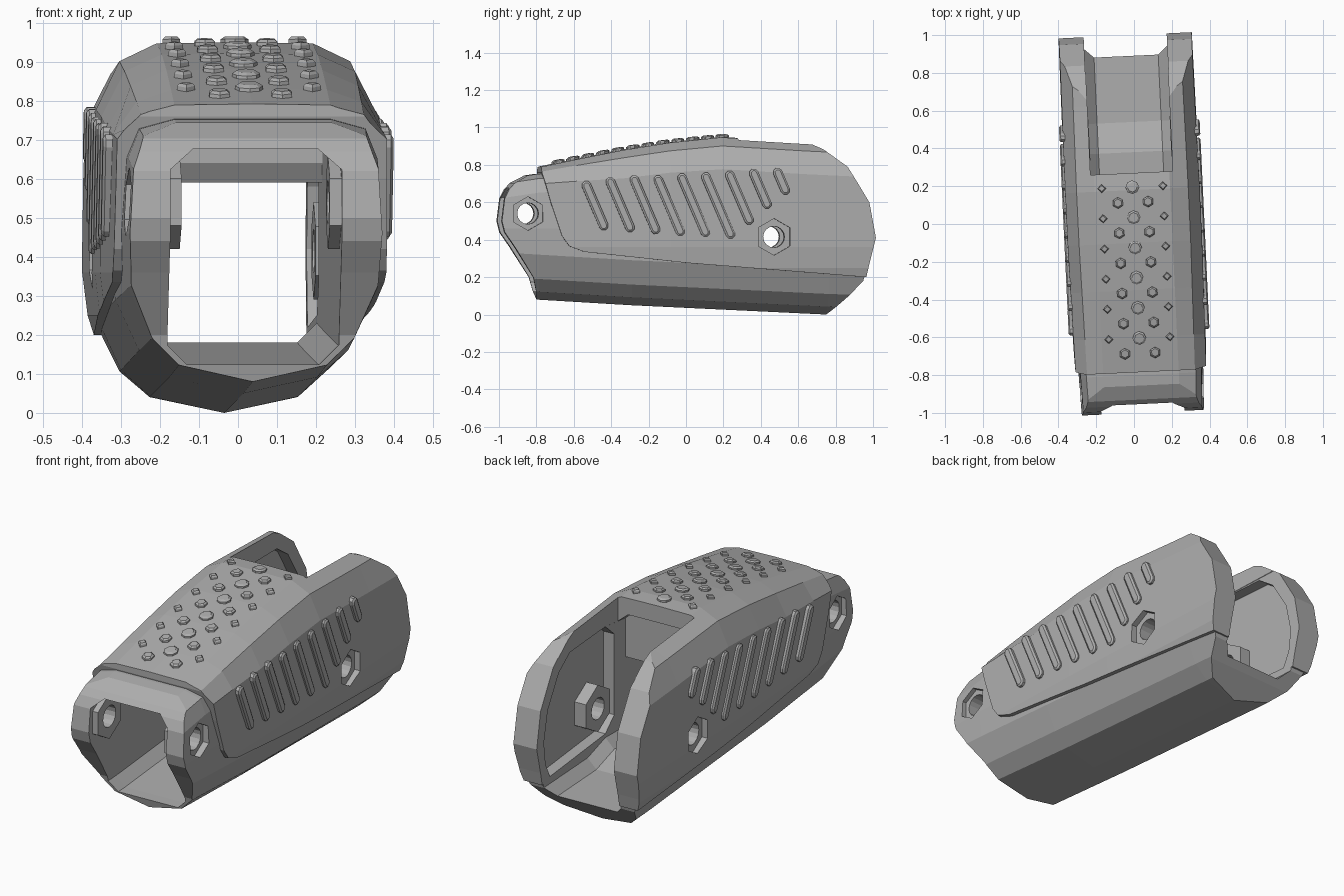
import bpy, bmesh, math
from mathutils import Matrix

if "Cube" in bpy.data.objects:
    bpy.data.objects.remove(bpy.data.objects["Cube"])

grey = bpy.data.materials.new("plain grey")
grey.diffuse_color = (0.42, 0.42, 0.42, 1)
grey.use_nodes = True
grey.node_tree.nodes["Principled BSDF"].inputs["Base Color"].default_value = grey.diffuse_color
parts = []


def loft(name, rings, part=True):
    """Closed solid through a list of equal-length rings of 3D points."""
    bm = bmesh.new()
    loops = [[bm.verts.new(p) for p in ring] for ring in rings]
    n = len(loops[0])
    for a, b in zip(loops, loops[1:]):
        for i in range(n):
            bm.faces.new((a[i], a[(i + 1) % n], b[(i + 1) % n], b[i]))
    bm.faces.new(loops[0])
    bm.faces.new(loops[-1])
    bmesh.ops.recalc_face_normals(bm, faces=bm.faces)
    me = bpy.data.meshes.new(name)
    bm.to_mesh(me)
    bm.free()
    ob = bpy.data.objects.new(name, me)
    bpy.context.collection.objects.link(ob)
    if part:
        parts.append(ob)
    else:
        ob.hide_render = True
    return ob


def prism(name, yz, x0, x1, part=False):
    return loft(name, [[(x, y, z) for y, z in yz] for x in (x0, x1)], part)


def circle(y, z, r, n, start=math.pi / 2):
    return [(y + r * math.cos(start + math.tau * i / n),
             z + r * math.sin(start + math.tau * i / n)) for i in range(n)]


def mirrored(y, half):
    """Full cross-section ring at y from its right half."""
    return ([(x, y, z) for x, z in half] +
            [(-x, y, z) for x, z in reversed(half) if x > 0])


def boolean(ob, cutter, op='DIFFERENCE'):
    m = ob.modifiers.new("cut", 'BOOLEAN')
    m.operation, m.object, m.solver = op, cutter, 'EXACT'
    dg = bpy.context.evaluated_depsgraph_get()
    me = bpy.data.meshes.new_from_object(ob.evaluated_get(dg))
    ob.modifiers.clear()
    ob.data = me


def lerp(table, y):
    for (a, u), (b, v) in zip(table, table[1:]):
        if y <= b:
            return u + (v - u) * (y - a) / (b - a)
    return table[-1][1]


# Upper armour panel: stepped-out shell clipped to its side outline
TOP = [(-0.85, 0.775), (-0.6, 0.828), (-0.35, 0.878), (-0.1, 0.918),
       (0.18, 0.947), (0.63, 0.92), (1.05, 0.9)]
DROP = [(-0.85, 0.08), (-0.35, 0.15), (0.18, 0.17), (1.05, 0.17)]


def panel_ring(y):
    t, d = lerp(TOP, y), lerp(DROP, y)
    w = lerp([(-0.85, 0.345), (0, 0.357), (1.05, 0.35)], y)
    return mirrored(y, [(0.0, t + 0.003), (0.2, t), (w - 0.06, t - 0.27 * d), (w, t - d),
                        (w + 0.003, 0.36), (w - 0.01, 0.25), (w - 0.05, 0.12)])


panel = loft("upper_panel", [panel_ring(y) for y, _ in TOP])
REAR = [(0.965, 0.27), (1.0, 0.41), (0.965, 0.6), (0.85, 0.79), (0.72, 0.885), (0.63, 0.925)]
outline = [(-0.785, 1.1), (-0.785, 0.76), (-0.74, 0.6), (-0.68, 0.42), (-0.64, 0.365),
           (-0.56, 0.335), (0.0, 0.275), (0.95, 0.2)] + REAR + [(0.3, 1.1)]

# Lower shell with the narrow front neck
base = loft("lower_shell", [mirrored(y, [(0.2, t), (w - 0.03, t - 0.025), (w, t - 0.1), (w + 0.01, 0.46),
                                         (w, b + 0.24), (w - 0.06, b + 0.11), (0.19, b + 0.042), (0, b)])
                            for y, t, b, w in [(-1.05, 0.715, 0.095, 0.312), (-0.8, 0.752, 0.08, 0.32),
                                               (-0.3, 0.78, 0.05, 0.328), (0.75, 0.78, 0.0, 0.325),
                                               (1.05, 0.78, -0.01, 0.32)]])
base_outline = [(-0.8, 0.0), (-0.8, 0.08), (-0.83, 0.2), (-0.93, 0.36), (-0.985, 0.44), (-1.0, 0.5),
                (-0.985, 0.62), (-0.96, 0.67), (-0.93, 0.703), (-0.79, 0.78), (-0.7, 0.78),
                (-0.62, 0.45), (0, 0.32), (0.955, 0.26), (0.935, 0.18), (0.86, 0.1), (0.75, 0.0), (0.7, -0.1)]
for ob, pts in ((panel, outline), (base, base_outline)):
    clip = prism("clip_helper", pts, -0.6, 0.6)
    boolean(ob, clip, 'INTERSECT')
    bpy.data.objects.remove(clip)

# Inner hex bosses around both pivots, and the bar hanging under the roof
PIVOTS = [(-0.86, 0.54, 0.12, 0.19, 0.25, 0.09, 0.295), (0.455, 0.415, 0.125, 0.215, 0.29, 0.098, 0.325)]
bosses = []
for s in (-1, 1):
    for tag, (y, z, r, x0, x1, _, _) in zip(("front", "rear"), PIVOTS):
        bosses.append(prism(tag + "_pivot_boss", circle(y, z, r, 6), s * x0, s * x1, True))
prism("roof_bar", [(0.08, 0.86), (0.08, 0.64), (0.11, 0.59), (0.2, 0.59), (0.2, 0.89)], -0.23, 0.23, True)

# Cutters: tunnel, rear top slot, rear side pockets, pivot holes, hex recesses
cutters = [
    loft("tunnel_cutter", [mirrored(y, [(0.16, c), (0.22, c - 0.05), (0.22, f + 0.05), (0.17, f)])
                           for y, f, c in [(-1.1, 0.12, 0.66), (-0.75, 0.125, 0.7), (0.0, 0.16, 0.82),
                                           (0.38, 0.18, 0.87), (0.54, 0.135, 0.87), (1.1, 0.13, 0.87)]], False),
    prism("slot_cutter", [(0.27, 0.5), (1.2, 0.5), (1.2, 1.2), (0.27, 1.2)], -0.218, 0.218),
    prism("pocket_cutter", [(0.3, 0.32), (0.38, 0.25), (0.88, 0.22), (0.92, 0.3), (0.935, 0.42), (0.9, 0.58),
                            (0.8, 0.74), (0.7, 0.81), (0.38, 0.82), (0.3, 0.75)], -0.28, 0.28)]
holes = []
for y, z, _, _, _, r, x in PIVOTS:
    holes.append(prism("hole_cutter", circle(y, z, 0.057, 16), -0.7, 0.7))
    for s in (-1, 1):
        cutters.append(prism("hex_cutter", circle(y, z, r, 6), s * x, s * 0.6))
for ob in (panel, base):
    for c in cutters + holes:
        boolean(ob, c)
for i, ob in enumerate(bosses):
    boolean(ob, holes[i % 2])
for c in cutters + holes:
    bpy.data.objects.remove(c)

# Slanted grip ribs on both sides
RIB_TOP = [0.69, 0.71, 0.72, 0.72, 0.73, 0.735, 0.745, 0.755, 0.76]
RIB_LOW = [0.475, 0.465, 0.455, 0.445, 0.44, 0.43, 0.505, 0.59, 0.665]


def capsule(a, b, r):
    ang = math.atan2(b[1] - a[1], b[0] - a[0])
    arc = lambda c, st: [(c[0] + r * math.cos(st + math.pi * k / 4),
                          c[1] + r * math.sin(st + math.pi * k / 4)) for k in range(5)]
    return arc(a, ang + math.pi / 2) + arc(b, ang - math.pi / 2)


for i, (zt, zb) in enumerate(zip(RIB_TOP, RIB_LOW)):
    yt = -0.55 + 0.128 * i
    ends = (yt, zt), (yt + 0.43 * (zt - zb), zb)
    for s in (-1, 1):
        loft("grip_rib", [[(s * x, y, z) for y, z in capsule(*ends, r)]
                          for x, r in ((0.34, 0.025), (0.366, 0.025), (0.373, 0.015))])

# Faceted studs on the roof: large in the middle, small at the edges
def stud(x, y, r, n):
    z = lerp(TOP, y)
    slope = (lerp(TOP, y + 0.03) - lerp(TOP, y - 0.03)) / 0.06
    loft("roof_stud", [[(x + px, y + py, z + slope * py + h) for px, py in circle(0, 0, r * k, n)]
                       for h, k in ((-0.015, 1), (0.011, 1), (0.018, 0.7))])


for i in range(6):
    y = 0.195 - 0.16 * i
    stud(0, y, 0.036, 8)
    for s in (-1, 1):
        stud(s * 0.162, y, 0.023, 4)
        stud(s * 0.08, y - 0.08, 0.03, 6)

# Slight turn about the vertical axis, and the single colour
turn = Matrix.Rotation(0.047, 4, 'Z')
for ob in parts:
    ob.data.transform(turn)
    ob.data.materials.clear()
    ob.data.materials.append(grey)
    for p in ob.data.polygons:
        p.material_index = 0
        p.use_smooth = False
